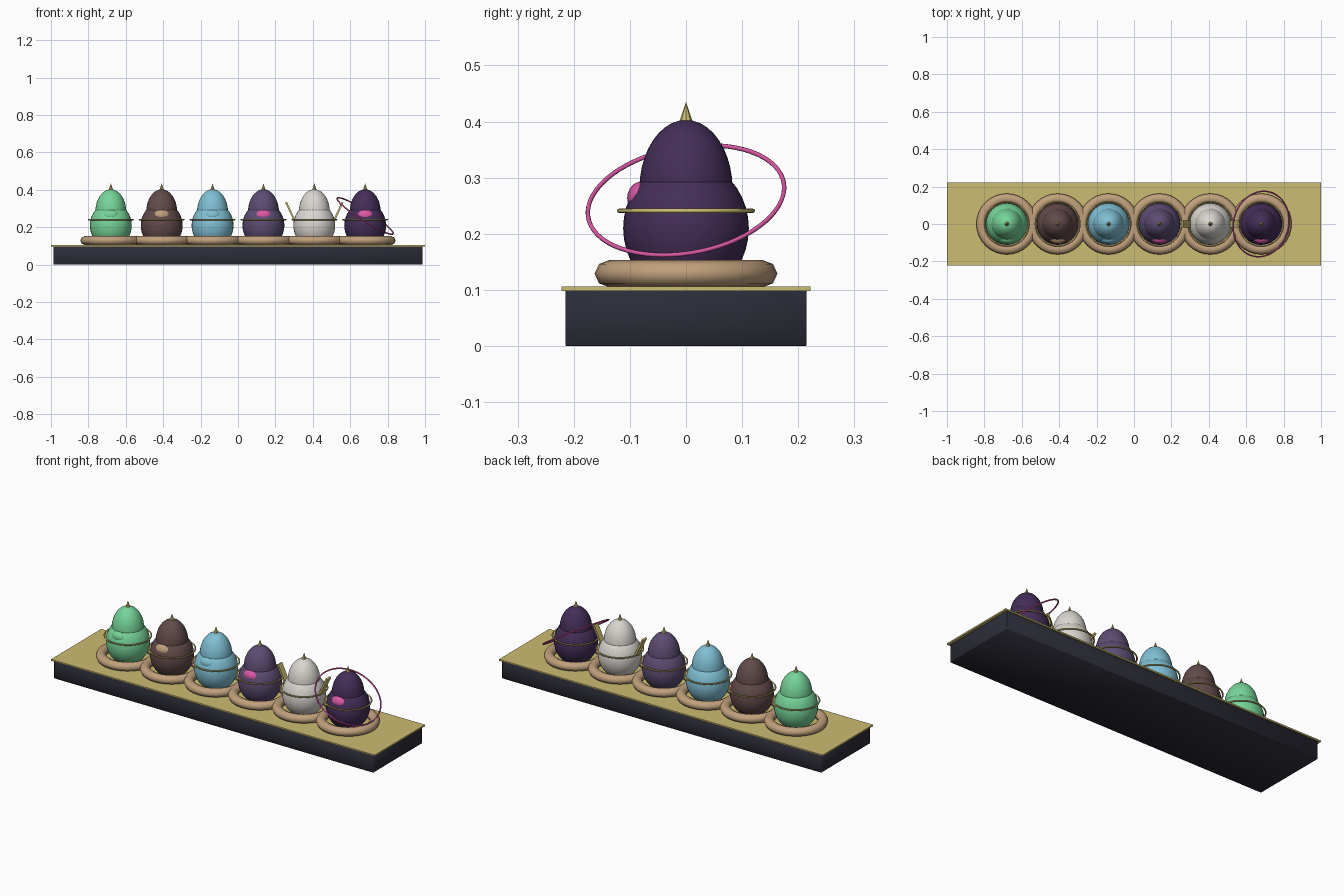
import bpy
from math import radians
from mathutils import Vector

cube = bpy.data.objects.get("Cube")
if cube:
    bpy.data.objects.remove(cube, do_unlink=True)


def material(name, r, g, b):
    # sRGB bytes to linear
    lin = [((c / 255 + 0.055) / 1.055) ** 2.4 for c in (r, g, b)]
    m = bpy.data.materials.new(name)
    m.use_nodes = True
    m.diffuse_color = (*lin, 1)
    m.node_tree.nodes["Principled BSDF"].inputs["Base Color"].default_value = (*lin, 1)
    return m


gold = material("gold", 204, 188, 114)
tan = material("nest tan", 192, 160, 124)
charcoal = material("charcoal", 44, 44, 56)
pink = material("pink", 218, 88, 165)
green = material("green", 118, 212, 152)
brown = material("brown", 98, 74, 74)
blue = material("blue", 128, 192, 212)
purple = material("purple", 92, 76, 114)
white = material("off white", 218, 214, 208)
plum = material("plum", 68, 46, 88)


def finish(name, mat, smooth=True):
    ob = bpy.context.object
    ob.name = name
    ob.data.materials.append(mat)
    if smooth:
        bpy.ops.object.shade_smooth()
    return ob


def box(name, mat, loc, size, tilt=0):
    bpy.ops.mesh.primitive_cube_add(size=1, location=loc, rotation=(0, tilt, 0))
    bpy.context.object.scale = size
    return finish(name, mat, False)


def ball(name, mat, loc, radii, segments=32, rings=20):
    bpy.ops.mesh.primitive_uv_sphere_add(segments=segments, ring_count=rings, location=loc)
    bpy.context.object.scale = radii
    return finish(name, mat)


def ring(name, mat, loc, major, minor, around=48, sides=8):
    bpy.ops.mesh.primitive_torus_add(location=loc, major_radius=major, minor_radius=minor,
                                     major_segments=around, minor_segments=sides)
    return finish(name, mat)


# Display base: softly shaded dark plinth and gold top plate
plinth = box("plinth", charcoal, (0, 0, 0.05), (1.972, 0.43, 0.1))
bpy.ops.object.transform_apply(location=False, rotation=False, scale=True)
bevel = plinth.modifiers.new("soft edge", 'BEVEL')
bevel.width = 0.002
bevel.segments = 1
bpy.ops.object.shade_smooth()
box("top_plate", gold, (0, 0, 0.102), (2, 0.444, 0.008))

# Six figures, each with a body colour and an optional belly patch
figures = [("green", green, green), ("brown", brown, tan), ("blue", blue, blue),
           ("purple", purple, pink), ("white", white, None), ("plum", plum, pink)]
spacing = 0.272
for i, (label, body, patch) in enumerate(figures):
    x = (i - 2.5) * spacing
    nest = ring(label + "_nest", tan, (x, 0, 0.129), 0.136, 0.027, 32, 8)
    nest.scale.z = 0.9
    ball(label + "_body", body, (x, 0, 0.21), (0.112, 0.112, 0.122))
    ball(label + "_head", body, (x, 0, 0.28), (0.083, 0.083, 0.123))
    ring(label + "_belt", gold, (x, 0, 0.241), 0.119, 0.004)
    bpy.ops.mesh.primitive_cone_add(vertices=8, radius1=0.012, radius2=0, depth=0.036,
                                    location=(x, 0, 0.417))
    finish(label + "_spike", gold, False)
    if patch:
        ball(label + "_patch", patch, (x, -0.077, 0.264), (0.044, 0.028, 0.03), 16, 10)

# Slanted blades on both sides of the white figure
white_x = 1.5 * spacing
for side, name in ((-1, "right_blade"), (1, "left_blade")):
    box(name, gold, (white_x + side * 0.127, 0, 0.282), (0.01, 0.035, 0.115),
        side * radians(25))

# Tilted orbit ring around the plum figure
orbit = ring("orbit_ring", pink, (2.5 * spacing, 0, 0.26), 0.177, 0.004, 64, 8)
orbit.rotation_euler = Vector((0.53, -0.15, 0.83)).to_track_quat('Z', 'Y').to_euler()
